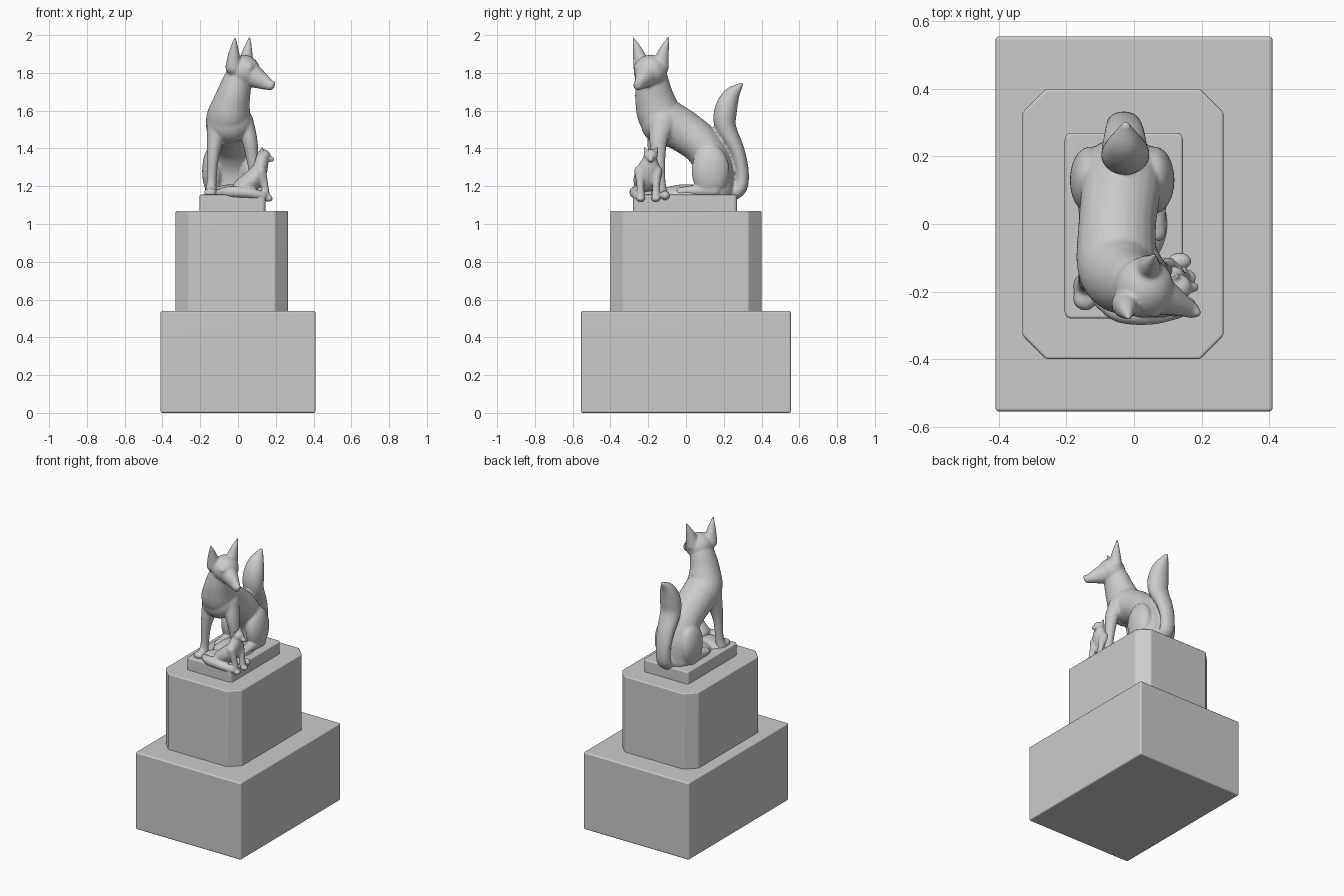
import bpy, bmesh
from math import sin, cos, pi
from mathutils import Vector, Matrix

if "Cube" in bpy.data.objects:
    bpy.data.objects.remove(bpy.data.objects["Cube"])


def finish(bm, name):
    bmesh.ops.recalc_face_normals(bm, faces=bm.faces)
    me = bpy.data.meshes.new(name)
    bm.to_mesh(me)
    bm.free()
    ob = bpy.data.objects.new(name, me)
    bpy.context.collection.objects.link(ob)
    return ob


def block(name, x0, x1, y0, y1, z0, z1, cut, bevel):
    """Extruded rectangle with clipped plan corners and softened edges."""
    c = cut
    pts = [(x0 + c, y0), (x1 - c, y0), (x1, y0 + c), (x1, y1 - c),
           (x1 - c, y1), (x0 + c, y1), (x0, y1 - c), (x0, y0 + c)]
    if not c:
        pts = [(x0, y0), (x1, y0), (x1, y1), (x0, y1)]
    bm = bmesh.new()
    face = bm.faces.new([bm.verts.new((x, y, z0)) for x, y in pts])
    ext = bmesh.ops.extrude_face_region(bm, geom=[face])
    bmesh.ops.translate(bm, vec=(0, 0, z1 - z0),
                        verts=[v for v in ext["geom"] if isinstance(v, bmesh.types.BMVert)])
    ob = finish(bm, name)
    mod = ob.modifiers.new("soft_edges", "BEVEL")
    mod.width, mod.segments = bevel, 3
    for p in ob.data.polygons:
        p.use_smooth = True
    wn = ob.modifiers.new("normals", "WEIGHTED_NORMAL")
    wn.keep_sharp = True
    return ob


def ball(bm, centre, radii):
    mat = Matrix.Translation(centre) @ Matrix.Diagonal((*radii, 1))
    bmesh.ops.create_uvsphere(bm, u_segments=24, v_segments=16, radius=1, matrix=mat)


def limb(bm, keys, side=(1, 0, 0), steps=6, n=24):
    """Smooth tube through keys (x, y, z, radius along side, other radius), domed ends."""
    k = [Vector(p) for p in keys]
    k = [2 * k[0] - k[1]] + k + [2 * k[-1] - k[-2]]
    path = []
    for i in range(1, len(k) - 2):
        a, b, c, d = k[i - 1:i + 3]
        for s in range(steps):
            t = s / steps
            path.append(0.5 * (2 * b + (c - a) * t + (2 * a - 5 * b + 4 * c - d) * t * t
                               + (3 * b - a - 3 * c + d) * t ** 3))
    path.append(k[-2])
    pos = [Vector(p[:3]) for p in path]
    rad = [(max(p[3], .003), max(p[4], .003)) for p in path]
    frames = []
    for i, p in enumerate(pos):
        tan = (pos[min(i + 1, len(pos) - 1)] - pos[max(i - 1, 0)]).normalized()
        u = Vector(side)
        u = (u - tan * u.dot(tan)).normalized()
        frames.append((p, tan, u, tan.cross(u), *rad[i]))

    def dome(frame, sign):
        p, t, u, v, a, b = frame
        return [(p + t * sign * min(a, b) * sin(q), t, u, v, a * cos(q), b * cos(q))
                for q in (.5, 1.0, 1.4)]
    frames = dome(frames[0], -1)[::-1] + frames + dome(frames[-1], 1)
    rings = [[bm.verts.new(p + u * a * cos(2 * pi * j / n) + v * b * sin(2 * pi * j / n))
              for j in range(n)] for p, t, u, v, a, b in frames]
    for r, s in zip(rings, rings[1:]):
        for j in range(n):
            bm.faces.new((r[j], r[(j + 1) % n], s[(j + 1) % n], s[j]))
    bm.faces.new(rings[0])
    bm.faces.new(rings[-1])


def sculpt(bm, name, voxel, smooth):
    """Fuse overlapping volumes into one softly blended surface."""
    ob = finish(bm, name)
    rm = ob.modifiers.new("fuse", "REMESH")
    rm.mode, rm.voxel_size, rm.use_smooth_shade = "VOXEL", voxel, True
    sm = ob.modifiers.new("blend", "SMOOTH")
    sm.factor, sm.iterations = .5, smooth
    return ob


# Stepped pedestal
block("pedestal_base", -.41, .41, -.555, .555, 0, .54, 0, .01)
block("pedestal_upper", -.33, .265, -.40, .40, .53, 1.07, .07, .008)
block("statue_plinth", -.205, .145, -.28, .27, 1.06, 1.155, .012, .01)

# Fox: torso from rump up to the neck
fox = bmesh.new()
limb(fox, [(-.03, .16, 1.17, .12, .095), (-.035, .15, 1.30, .125, .10),
           (-.04, .09, 1.41, .118, .105), (-.05, -.01, 1.49, .115, .112),
           (-.05, -.125, 1.56, .118, .12), (-.03, -.165, 1.66, .095, .105),
           (0, -.18, 1.77, .075, .085)])
# Chest
ball(fox, (-.045, -.15, 1.54), (.115, .09, .11))
# Haunches and hind feet
for x in (-.13, .06):
    ball(fox, (x, .13, 1.28), (.06, .10, .14))
    limb(fox, [(x, .15, 1.18, .045, .04), (x, .04, 1.175, .035, .03), (x, -.03, 1.17, .035, .025)])
# Forelegs
limb(fox, [(-.11, -.13, 1.56, .055, .07), (-.12, -.15, 1.45, .045, .055),
           (-.133, -.165, 1.35, .032, .037), (-.14, -.17, 1.22, .026, .028),
           (-.145, -.185, 1.15, .036, .042)])
limb(fox, [(.03, -.12, 1.55, .05, .07), (.06, -.145, 1.45, .042, .05),
           (.075, -.145, 1.36, .034, .037), (.09, -.14, 1.25, .028, .03),
           (.10, -.14, 1.16, .036, .042)])
for x, y in ((-.145, -.22), (.115, -.15)):
    ball(fox, (x, y, 1.165), (.036, .036, .025))
# Head, muzzle and nose, turned to the right
ball(fox, (.03, -.188, 1.81), (.088, .09, .085))
limb(fox, [(.05, -.20, 1.80, .07, .07), (.10, -.222, 1.772, .05, .055),
           (.145, -.242, 1.747, .032, .038), (.17, -.255, 1.733, .025, .027)], side=(.3, .95, 0))
ball(fox, (.185, -.262, 1.745), (.014, .016, .013))
# Brows
for y in (-.255, -.16):
    ball(fox, (.075 + (y + .2) * .3, y, 1.83), (.025, .022, .02))
# Ears
limb(fox, [(-.025, -.235, 1.83, .045, .042), (-.022, -.25, 1.90, .032, .03),
           (-.015, -.28, 1.988, .005, .005)], side=(.3, .95, 0))
limb(fox, [(.04, -.135, 1.83, .045, .042), (.048, -.122, 1.90, .032, .03),
           (.062, -.092, 1.99, .005, .005)], side=(.3, .95, 0))
# Tail
limb(fox, [(-.03, .22, 1.15, .05, .04), (-.03, .285, 1.19, .05, .038), (-.03, .295, 1.28, .052, .037),
           (-.028, .268, 1.39, .06, .042), (-.027, .21, 1.51, .07, .056),
           (-.025, .21, 1.60, .07, .06), (-.025, .24, 1.68, .052, .045),
           (-.025, .292, 1.738, .015, .012)])
sculpt(fox, "fox", .007, 6)

# Cub sitting between the forelegs, facing right
cub = bmesh.new()
limb(cub, [(.02, -.2, 1.19, .07, .05), (.08, -.2, 1.235, .078, .055),
           (.115, -.197, 1.29, .065, .042), (.128, -.19, 1.35, .035, .032)], side=(0, 1, 0))
ball(cub, (.135, -.187, 1.362), (.036, .038, .033))
limb(cub, [(.145, -.187, 1.355, .025, .025), (.178, -.187, 1.342, .014, .014)], side=(0, 1, 0))
for s in (-1, 1):
    # Ear, foreleg and paw on each side
    limb(cub, [(.125, -.187 + s * .022, 1.375, .016, .014),
               (.128, -.187 + s * .034, 1.405, .005, .005)])
    limb(cub, [(.12, -.2 + s * .045, 1.28, .03, .03), (.14, -.2 + s * .042, 1.21, .02, .02),
               (.15, -.2 + s * .04, 1.14, .02, .022)])
    ball(cub, (.16, -.2 + s * .04, 1.135), (.024, .024, .018))
# Hind paw and curled tail along the front edge
ball(cub, (.135, -.11, 1.15), (.035, .025, .025))
limb(cub, [(.13, -.255, 1.15, .025, .025), (.05, -.27, 1.165, .028, .028),
           (-.04, -.262, 1.17, .03, .03), (-.10, -.23, 1.165, .02, .02)], side=(0, 0, 1))
sculpt(cub, "cub", .006, 3)

# Rocky ground below the animals
ground = bmesh.new()
ball(ground, (-.03, 0, 1.15), (.13, .15, .06))
ball(ground, (-.02, -.17, 1.14), (.15, .10, .055))
sculpt(ground, "ground_mound", .008, 4)
